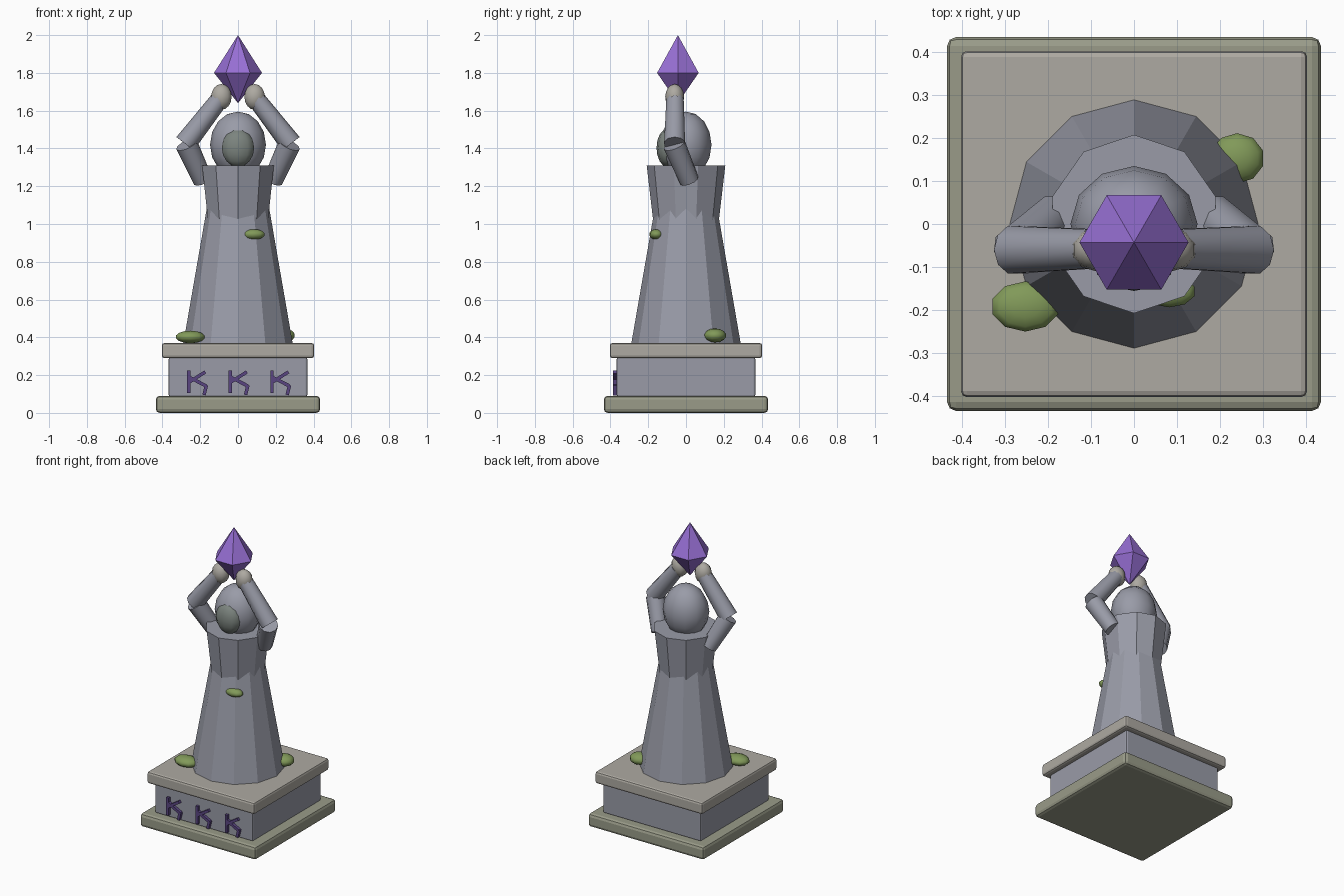
import bpy, math
from mathutils import Vector

if "Cube" in bpy.data.objects:
    bpy.data.objects.remove(bpy.data.objects["Cube"])


def material(name, rgb):
    m = bpy.data.materials.new(name)
    m.diffuse_color = (*rgb, 1)
    m.use_nodes = True
    m.node_tree.nodes["Principled BSDF"].inputs["Base Color"].default_value = m.diffuse_color
    return m


STONE = material("blue_grey_stone", (0.32, 0.33, 0.39))
PALE = material("pale_stone", (0.42, 0.40, 0.36))
MOSSY = material("mossy_stone", (0.32, 0.33, 0.25))
SHADOW = material("hood_shadow", (0.20, 0.23, 0.21))
MOSS = material("moss", (0.22, 0.32, 0.10))
CRYSTAL = material("violet_crystal", (0.31, 0.16, 0.66))
RUNE = material("violet_rune", (0.10, 0.06, 0.22))


def finish(name, mat, smooth=None):
    o = bpy.context.object
    o.name = name
    o.data.materials.append(mat)
    if smooth:
        bpy.ops.object.transform_apply(location=False, rotation=False, scale=True)
        bpy.ops.object.shade_smooth_by_angle(angle=math.radians(smooth))
    return o


def slab(name, half, z0, z1, bevel, mat):
    bpy.ops.mesh.primitive_cube_add(size=1, location=(0, 0, (z0 + z1) / 2))
    o = finish(name, mat)
    o.scale = (2 * half, 2 * half, z1 - z0)
    bpy.ops.object.transform_apply(location=False, rotation=False, scale=True)
    b = o.modifiers.new("soft_edges", 'BEVEL')
    b.width, b.segments = bevel, 2


def cone(name, sides, r0, r1, p0, p1, mat, smooth=None):
    a, b = Vector(p0), Vector(p1)
    bpy.ops.mesh.primitive_cone_add(vertices=sides, radius1=r0, radius2=r1,
                                    depth=(b - a).length, location=(a + b) / 2)
    o = bpy.context.object
    o.rotation_euler = (b - a).to_track_quat('Z', 'Y').to_euler() if (a.xy - b.xy).length > 1e-6 else (0, 0, 0)
    return finish(name, mat, smooth)


def ball(name, loc, radii, mat, seg=12, rings=8):
    bpy.ops.mesh.primitive_uv_sphere_add(segments=seg, ring_count=rings, radius=1, location=loc)
    bpy.context.object.scale = radii
    return finish(name, mat, 60)


# Plinth
slab("plinth_base", 0.435, 0.0, 0.09, 0.02, MOSSY)
slab("plinth_block", 0.367, 0.085, 0.295, 0.01, STONE)
slab("plinth_cap", 0.403, 0.29, 0.37, 0.014, PALE)

# Rune strokes on the front of the plinth: x, z endpoints relative to each rune
strokes = [((-0.04, 0.105), (-0.04, 0.225)), ((-0.035, 0.165), (0.047, 0.217)),
           ((-0.035, 0.187), (0.053, 0.142)), ((0.053, 0.147), (0.04, 0.095))]
for cx in (-0.22, 0, 0.22):
    for (xa, za), (xb, zb) in strokes:
        bpy.ops.mesh.primitive_cube_add(size=1, location=(cx + (xa + xb) / 2, -0.374, (za + zb) / 2))
        o = finish("rune_stroke", RUNE)
        o.scale = (0.018, 0.024, math.hypot(xb - xa, zb - za))
        o.rotation_euler.y = math.atan2(xb - xa, zb - za)

# Robe and flared shoulders
cone("robe", 12, 0.29, 0.145, (0, 0, 0.365), (0, 0, 1.2), STONE)
cone("shoulders", 10, 0.166, 0.208, (0, 0, 0.95), (0, 0, 1.31), STONE).scale.x = 0.96

# Hood and shadowed face
ball("hood", (0, 0, 1.42), (0.148, 0.135, 0.175), STONE)
ball("face", (0, -0.1, 1.403), (0.09, 0.056, 0.1), SHADOW, 10, 8)

# Arms raised to the crystal
for s, side in ((-1, "left"), (1, "right")):
    cone(side + "_upper_arm", 10, 0.052, 0.06, (s * 0.185, 0.018, 1.23), (s * 0.272, -0.062, 1.42), STONE, 40)
    cone(side + "_forearm", 10, 0.058, 0.048, (s * 0.28, -0.06, 1.425), (s * 0.098, -0.058, 1.66), STONE, 40)
    ball(side + "_hand", (s * 0.088, -0.06, 1.673), (0.057, 0.05, 0.068), PALE, 10, 8)

# Crystal: two six-sided points, with vertices on the x axis
for name, r0, r1, z0, z1 in (("crystal_top", 0.127, 0, 1.8, 2.0), ("crystal_bottom", 0, 0.127, 1.64, 1.8)):
    cone(name, 6, r0, r1, (0, -0.043, z0), (0, -0.043, z1), CRYSTAL).rotation_euler.z = math.pi / 6

# Moss clumps
ball("moss_front", (-0.253, -0.192, 0.402), (0.082, 0.06, 0.033), MOSS, 10, 7)
ball("moss_back", (0.24, 0.153, 0.41), (0.065, 0.06, 0.037), MOSS, 10, 7)
ball("moss_chest", (0.082, -0.157, 0.945), (0.063, 0.038, 0.028), MOSS, 10, 7)
